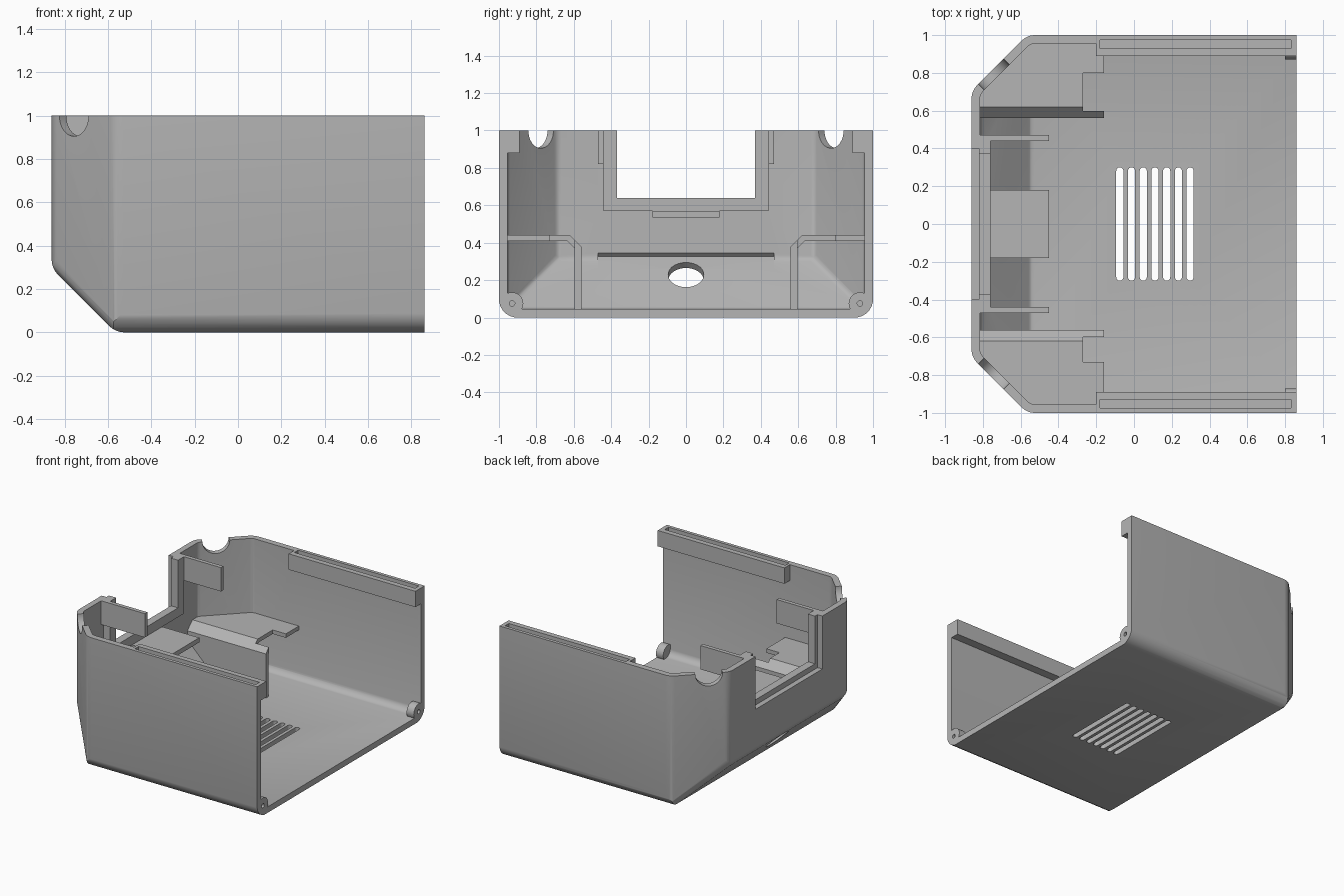
import bpy, bmesh, math
from mathutils import Vector, Matrix

old = bpy.data.objects.get("Cube")
if old:
    bpy.data.objects.remove(old, do_unlink=True)

GREY = (0.46, 0.46, 0.46, 1)
plastic = bpy.data.materials.new("grey_plastic")
plastic.use_nodes = True
plastic.diffuse_color = GREY
plastic.node_tree.nodes["Principled BSDF"].inputs["Base Color"].default_value = GREY

WALL, ROUND, X, TOP = 0.045, 0.1, 0.86, 1.0


def finish(name, bm):
    bmesh.ops.recalc_face_normals(bm, faces=bm.faces)
    mesh = bpy.data.meshes.new(name)
    bm.to_mesh(mesh)
    bm.free()
    mesh.materials.append(plastic)
    ob = bpy.data.objects.new(name, mesh)
    bpy.context.collection.objects.link(ob)
    return ob


def box(name, xs, ys, zs):
    bm = bmesh.new()
    bmesh.ops.create_cube(bm, size=1)
    for v in bm.verts:
        v.co = [r[0] if c < 0 else r[1] for c, r in zip(v.co, (xs, ys, zs))]
    return finish(name, bm)


def cylinder(name, centre, direction, radius, length):
    bm = bmesh.new()
    turn = Vector(direction).to_track_quat('Z', 'Y').to_matrix().to_4x4()
    bmesh.ops.create_cone(bm, cap_ends=True, segments=40, radius1=radius, radius2=radius,
                          depth=length, matrix=Matrix.Translation(centre) @ turn)
    return finish(name, bm)


def prism(name, profile, axis, start, end):
    """Extrude a profile along x (y, z points) or y (x, z points)."""
    bm = bmesh.new()
    place = (lambda a, b: (start, a, b)) if axis == 'x' else (lambda a, b: (a, start, b))
    face = bm.faces.new([bm.verts.new(place(a, b)) for a, b in profile])
    out = bmesh.ops.extrude_face_region(bm, geom=[face])["geom"]
    step = (end - start, 0, 0) if axis == 'x' else (0, end - start, 0)
    bmesh.ops.translate(bm, vec=step, verts=[g for g in out if isinstance(g, bmesh.types.BMVert)])
    return finish(name, bm)


def combine(ob, tool, operation='DIFFERENCE', keep=False):
    mod = ob.modifiers.new("cut", 'BOOLEAN')
    mod.operation, mod.object, mod.solver = operation, tool, 'EXACT'
    bpy.context.view_layer.objects.active = ob
    bpy.ops.object.modifier_apply(modifier=mod.name)
    if not keep:
        bpy.data.objects.remove(tool, do_unlink=True)


def body(name, inset, top, right):
    """Chamfered block with rounded edges, made by slicing a cube with planes."""
    k = math.sqrt(0.5)
    back, floor = (Vector((-1, 0, 0)), X), (Vector((0, 0, -1)), 0)
    slope = (Vector((-k, 0, -k)), 0.565 * k)
    planes = [back, floor, slope]
    pairs = [(back, slope), (slope, floor)]
    for s in (-1, 1):
        side = (Vector((0, s, 0)), 1)
        corner = (Vector((-k, s * k, 0)), 1.565 * k)
        planes += [side, corner]
        pairs += [(side, floor), (side, corner), (corner, back), (corner, slope)]
    # tangent planes that round each edge
    for (n1, d1), (n2, d2) in pairs:
        angle = n1.angle(n2)
        for i in range(1, 6):
            a = math.sin(angle * (1 - i / 6)) / math.sin(angle)
            b = math.sin(angle * i / 6) / math.sin(angle)
            planes.append((a * n1 + b * n2, a * (d1 - ROUND) + b * (d2 - ROUND) + ROUND))
    planes = [(n, d - inset) for n, d in planes]
    planes += [(Vector((0, 0, 1)), top), (Vector((1, 0, 0)), right)]
    bm = bmesh.new()
    bmesh.ops.create_cube(bm, size=4)
    for n, d in planes:
        cut = bmesh.ops.bisect_plane(bm, geom=bm.verts[:] + bm.edges[:] + bm.faces[:], dist=1e-6,
                                     plane_co=n * d, plane_no=n, clear_outer=True)["geom_cut"]
        edges = [g for g in cut if isinstance(g, bmesh.types.BMEdge) and g.is_boundary]
        if edges:
            bmesh.ops.holes_fill(bm, edges=edges, sides=0)
    return finish(name, bm)


# open shell
shell = body("shell", 0, TOP, X)
combine(shell, body("cavity", WALL, 1.5, 1.5))

# window in the end wall, round port in the slope and groove above it
combine(shell, box("window", (-1, -0.7), (-0.4, 0.4), (0.6, 1.2)))
combine(shell, cylinder("port", (-0.75, 0, 0.21), (1, 0, 1), 0.095, 0.3))
combine(shell, prism("groove", [(-0.815, 0.345), (-0.835, 0.325), (-0.75, 0.25), (-0.79, 0.35)],
                     'y', -0.47, 0.47))

# cable notches in the angled corners
for s in (-1, 1):
    combine(shell, cylinder("notch", (-0.755, s * 0.805, TOP), (-1, s, 0), 0.095, 0.3))

# floor vents with round ends
for i in range(7):
    x = -0.075 + i * 0.062
    bm = bmesh.new()
    outline = []
    for end in (1, -1):
        for j in range(9):
            t = math.pi * j / 8
            outline.append((x + end * 0.019 * math.cos(t), end * (0.281 + 0.019 * math.sin(t))))
    face = bm.faces.new([bm.verts.new((a, b, -0.1)) for a, b in outline])
    out = bmesh.ops.extrude_face_region(bm, geom=[face])["geom"]
    bmesh.ops.translate(bm, vec=(0, 0, 0.2),
                        verts=[g for g in out if isinstance(g, bmesh.types.BMVert)])
    combine(shell, finish("vent", bm))

# window frame and centre tongue
parts = [shell]
frame = box("window_frame", (-0.82, -0.76), (-0.44, 0.44), (0.57, TOP))
combine(frame, box("frame_gap", (-1, -0.5), (-0.37, 0.37), (0.64, 1.2)))
parts += [frame, box("tongue", (-0.82, -0.45), (-0.18, 0.18), (0.535, 0.57))]

clip = body("clip_body", 0.02, TOP, X)
for s, label, notch in ((-1, "front", 0.73), (1, "back", 0.8)):
    def ys(a, b):
        return tuple(sorted((s * a, s * b)))

    # spring arm beside the window
    parts.append(box(label + "_arm", (-0.83, -0.45), ys(0.44, 0.47), (0.82, TOP)))

    # top rail with a long slot shared with the wall
    rail = box(label + "_rail", (-0.2, X), ys(0.89, 1 - WALL), (0.88, TOP))
    for ob in (rail, shell):
        combine(ob, box("slot", (-0.18, 0.83), ys(0.93, 0.975), (0.95, 1.1)))

    # bent bracket trimmed to the shell
    profile = [(0.99, 0.44), (0.62, 0.44), (0.56, 0.38), (0.56, 0.03),
               (0.595, 0.03), (0.595, 0.37), (0.635, 0.41), (0.99, 0.41)]
    bracket = prism(label + "_bracket", [(s * y, z) for y, z in profile], 'x', -0.85, -0.16)
    combine(bracket, clip, 'INTERSECT', keep=True)
    combine(bracket, box("bracket_notch", (-0.27, 0), ys(0.597, notch), (0.3, 0.6)))

    # screw boss in the open bottom corner
    boss = cylinder(label + "_boss", (X - 0.03, s * 0.93, 0.075), (1, 0, 0), 0.06, 0.06)
    combine(boss, cylinder("screw_hole", (X, s * 0.93, 0.075), (1, 0, 0), 0.015, 0.09))
    parts += [rail, bracket, boss]
bpy.data.objects.remove(clip, do_unlink=True)

# smooth the rounded edges, keep corners crisp
bpy.ops.object.select_all(action='DESELECT')
for ob in parts:
    ob.select_set(True)
bpy.context.view_layer.objects.active = shell
bpy.ops.object.shade_smooth_by_angle(angle=math.radians(25))
